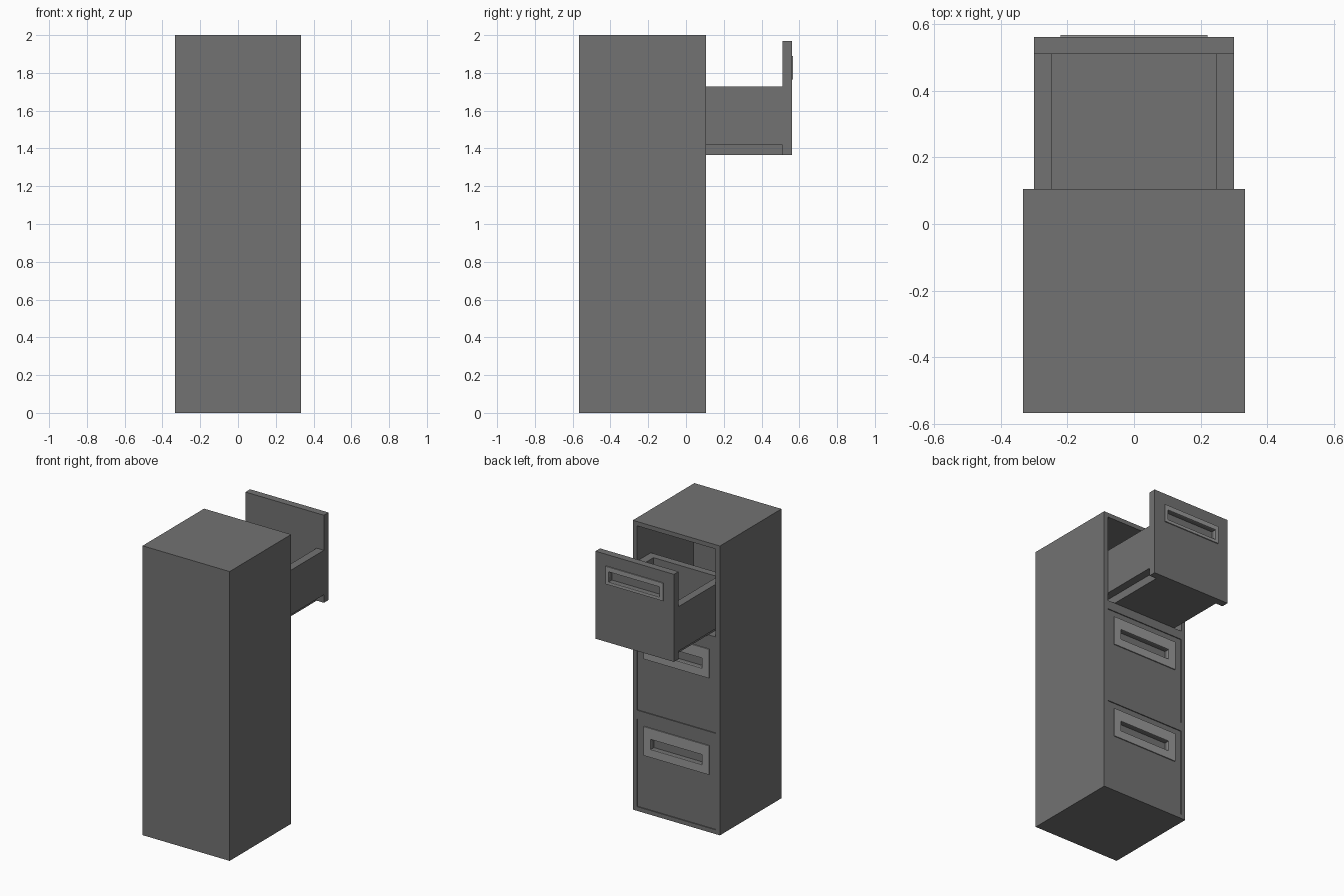
import bpy

if "Cube" in bpy.data.objects:
    bpy.data.objects.remove(bpy.data.objects["Cube"])


def grey(name, v):
    m = bpy.data.materials.new(name)
    m.diffuse_color = (v, v, v, 1)
    m.use_nodes = True
    m.node_tree.nodes["Principled BSDF"].inputs["Base Color"].default_value = m.diffuse_color
    return m


BODY = grey("dark_grey", 0.17)
TRIM = grey("light_grey", 0.32)


def box(name, x, y, z, mat=BODY):
    """Box from (min, max) ranges."""
    size = [r[1] - r[0] for r in (x, y, z)]
    bpy.ops.mesh.primitive_cube_add(size=1, location=[sum(r) / 2 for r in (x, y, z)])
    ob = bpy.context.object
    ob.name = name
    ob.scale = size
    bpy.ops.object.transform_apply(location=False, rotation=False, scale=True)
    ob.data.materials.append(mat)
    return ob


def carve(ob, x, y, z):
    """Cut a box-shaped pocket out of an object."""
    cutter = box("cutter", x, y, z, ob.data.materials[0])
    mod = ob.modifiers.new("pocket", 'BOOLEAN')
    mod.operation = 'DIFFERENCE'
    mod.solver = 'EXACT'
    mod.object = cutter
    bpy.context.view_layer.objects.active = ob
    bpy.ops.object.modifier_apply(modifier=mod.name)
    bpy.data.objects.remove(cutter, do_unlink=True)


PITCH, H = 0.667, 0.605      # drawer spacing and height
W, WALL = 0.30, 0.055        # drawer half width and wall thickness
FRONT_Y = 0.10               # face of a closed drawer

# Cabinet shell with three bays
cabinet = box("cabinet", (-0.333, 0.333), (-0.567, 0.105), (0, 2))
for i in range(3):
    z = 0.03 + i * PITCH
    carve(cabinet, (-W - 0.001, W + 0.001), (-0.51, 0.2), (z - 0.001, z + H + 0.001))


def drawer(name, z, slide, plate_x, plate_z):
    f = FRONT_Y + slide
    back = f - 0.605
    inner = W - WALL
    # Front panel with a recessed grip
    grip = ((-0.196, 0.196), (f - 0.03, f + 0.05), (z + 0.422, z + 0.493))
    front = box(name + "_front", (-W, W), (f - 0.05, f), (z, z + H))
    carve(front, *grip)
    # Frame around the grip
    frame = box(name + "_grip_frame", (-plate_x, plate_x), (f - 0.003, f + 0.007),
                (z + plate_z[0], z + plate_z[1]), TRIM)
    carve(frame, *grip)
    # Tray: narrower floor, two side walls and a back wall
    box(name + "_floor", (-inner, inner), (back, f - 0.05), (z, z + WALL))
    for side, s in (("left", -1), ("right", 1)):
        xs = sorted((s * inner, s * W))
        box(f"{name}_{side}_wall", xs, (back, f - 0.05), (z + WALL, z + 0.363))
    box(name + "_back_wall", (-inner, inner), (back, back + 0.05), (z + WALL, z + 0.363))


# Two closed drawers and the open top one
drawer("bottom_drawer", 0.03, 0, 0.25, (0.367, 0.567))
drawer("middle_drawer", 0.03 + PITCH, 0, 0.25, (0.367, 0.567))
drawer("top_drawer", 0.03 + 2 * PITCH, 0.46, 0.22, (0.402, 0.525))
